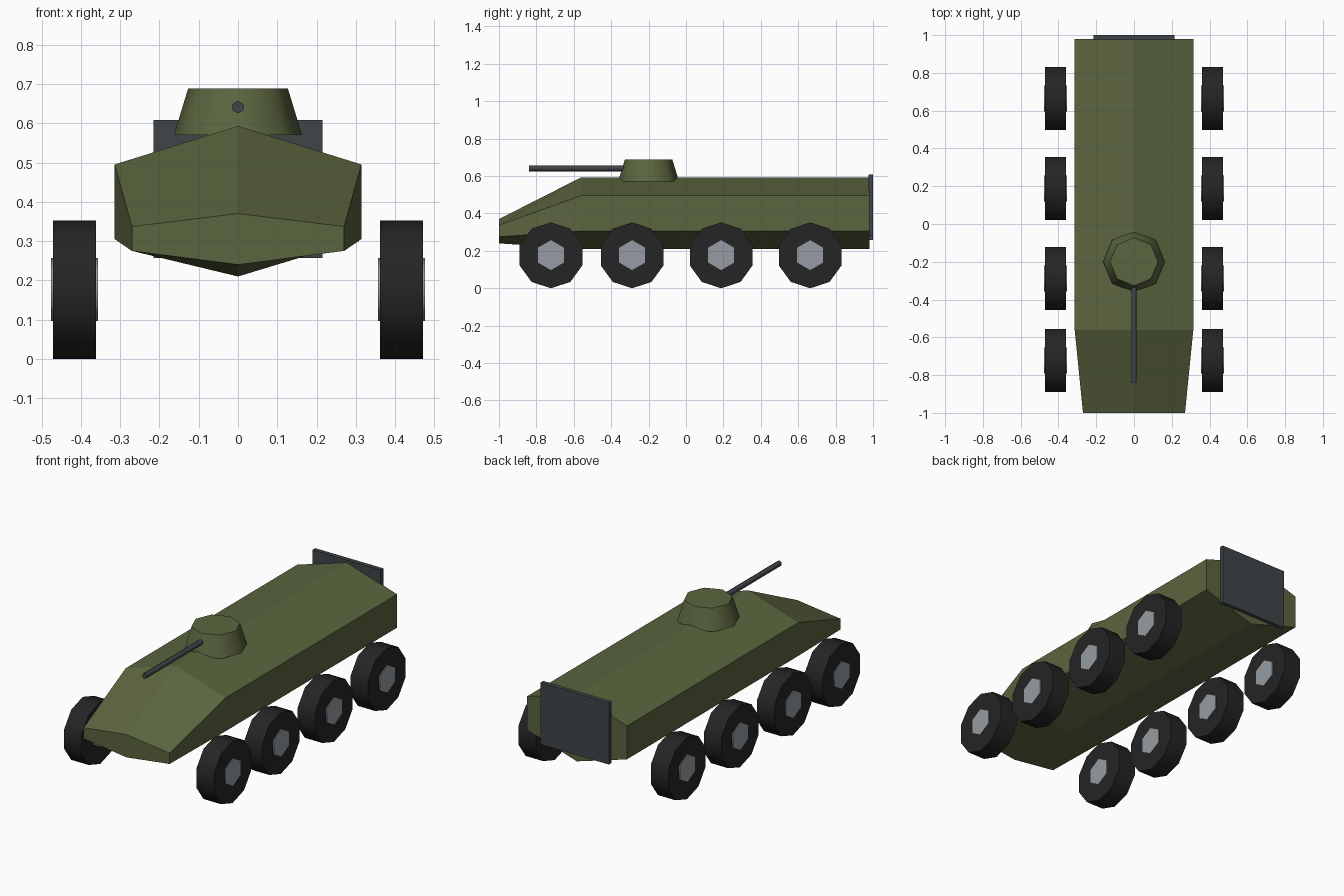
import bpy, bmesh
from math import sin, cos, tau, radians
from mathutils import Vector

cube = bpy.data.objects.get("Cube")
if cube:
    bpy.data.objects.remove(cube)


def material(name, r, g, b):
    m = bpy.data.materials.new(name)
    m.use_nodes = True
    m.diffuse_color = (r, g, b, 1)
    m.node_tree.nodes["Principled BSDF"].inputs["Base Color"].default_value = (r, g, b, 1)
    return m


olive = material("olive paint", 0.105, 0.13, 0.05)
slate = material("slate metal", 0.05, 0.06, 0.065)
rubber = material("black rubber", 0.018, 0.018, 0.018)
steel = material("light steel", 0.30, 0.335, 0.36)


def loft(name, rings, mat, smooth=False):
    """Skin equal-sized rings of points and cap both ends."""
    bm = bmesh.new()
    loops = [[bm.verts.new(p) for p in ring] for ring in rings]
    n = len(loops[0])
    for a, b in zip(loops, loops[1:]):
        for i in range(n):
            j = (i + 1) % n
            bm.faces.new((a[i], a[j], b[j], b[i]))
    bm.faces.new(loops[0])
    bm.faces.new(loops[-1])
    bmesh.ops.recalc_face_normals(bm, faces=bm.faces)
    me = bpy.data.meshes.new(name)
    bm.to_mesh(me)
    bm.free()
    me.materials.append(mat)
    if smooth:
        me.shade_smooth()
        me.set_sharp_from_angle(angle=radians(65))
    obj = bpy.data.objects.new(name, me)
    bpy.context.collection.objects.link(obj)
    return obj


def ring(center, u, v, radius, sides):
    """Regular polygon whose first corner points along u."""
    c, u, v = Vector(center), Vector(u), Vector(v)
    return [c + radius * (u * cos(tau * i / sides) + v * sin(tau * i / sides))
            for i in range(sides)]


X, Y, Z = (1, 0, 0), (0, 1, 0), (0, 0, 1)


# Hull: six-sided section, narrowing to the nose
def section(y, half, keel, low, high, ridge):
    return [(0, y, keel), (half, y, low), (half, y, high),
            (0, y, ridge), (-half, y, high), (-half, y, low)]


loft("hull", [section(-1.0, 0.27, 0.24, 0.275, 0.337, 0.37),
              section(-0.56, 0.314, 0.21, 0.305, 0.495, 0.593),
              section(0.98, 0.314, 0.21, 0.305, 0.495, 0.593)], olive)

# Rear plate
loft("rear_plate", [[(-0.215, y, 0.257), (0.215, y, 0.257),
                     (0.215, y, 0.608), (-0.215, y, 0.608)]
                    for y in (0.975, 1.0)], slate)

# Turret and gun barrel
loft("turret", [ring((0, -0.2, 0.57), X, Y, 0.163, 8),
                ring((0, -0.2, 0.688), X, Y, 0.127, 8)], olive, True)
loft("gun_barrel", [ring((0, y, 0.641), Z, X, 0.016, 6)
                    for y in (-0.84, -0.25)], slate, True)

# Four wheels on each side, with a hub showing on both faces
for side, s in (("left", 1), ("right", -1)):
    for n, y in enumerate((-0.722, -0.288, 0.188, 0.664), 1):
        loft(f"{side}_tyre_{n}", [ring((s * x, y, 0.176), Z, Y, 0.176, 10)
                                  for x in (0.361, 0.471)], rubber, True)
        loft(f"{side}_hub_{n}", [ring((s * x, y, 0.177), Z, Y, 0.08, 6)
                                 for x in (0.356, 0.476)], steel, True)
